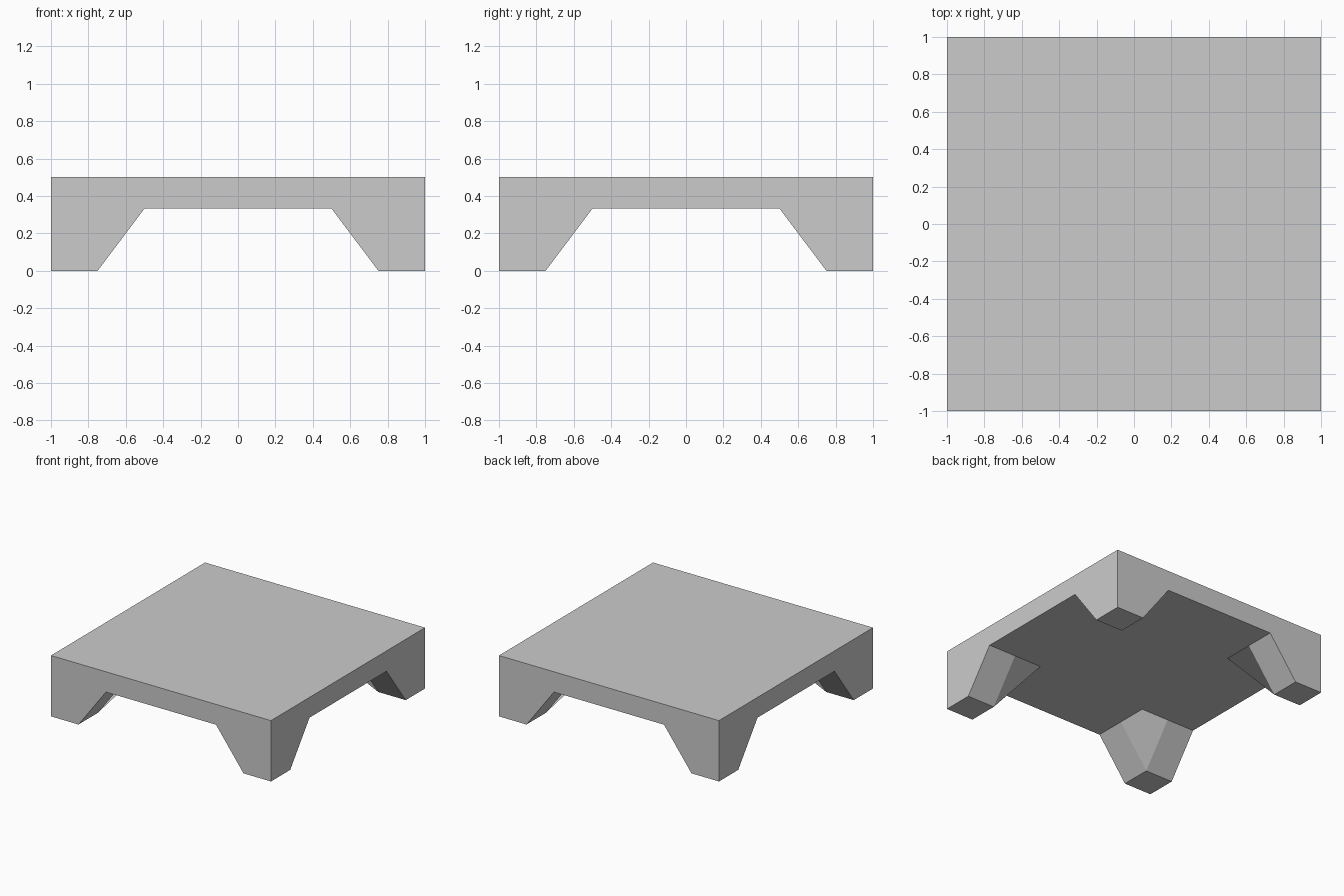
import bpy
import bmesh

if "Cube" in bpy.data.objects:
    bpy.data.objects.remove(bpy.data.objects["Cube"])

TOP, UNDER = 0.5, 0.333       # tabletop thickness
FOOT, KNEE = 0.75, 0.5        # inner edge of the leg at floor and at tabletop


def swap(face):
    """Reflect a face across the diagonal, keeping it outward-facing."""
    return [(y, x, z) for x, y, z in reversed(face)]


# Tabletop: top and L-shaped underside of one quarter
top = [(0, 0, TOP), (1, 0, TOP), (1, 1, TOP), (0, 1, TOP)]
under = [(x, y, UNDER) for x, y in (
    (0, 0), (0, 1), (KNEE, 1), (KNEE, FOOT), (KNEE, KNEE),
    (FOOT, KNEE), (1, KNEE), (1, 0))]

# Outer wall: tabletop edge running flush into the leg
wall = [(1, y, z) for y, z in (
    (0, UNDER), (KNEE, UNDER), (FOOT, 0), (1, 0), (1, TOP), (0, TOP))]

# Tapered leg: foot, sloped side and faceted inner corner
foot = [(FOOT, FOOT, 0), (FOOT, 1, 0), (1, 1, 0), (1, FOOT, 0)]
slope = [(1, KNEE, UNDER), (FOOT, KNEE, UNDER), (FOOT, FOOT, 0), (1, FOOT, 0)]
corner = [(KNEE, KNEE, UNDER), (KNEE, FOOT, UNDER),
          (FOOT, FOOT, 0), (FOOT, KNEE, UNDER)]

bm = bmesh.new()
for face in (top, under, wall, swap(wall), foot, slope, swap(slope), corner):
    bm.faces.new([bm.verts.new(p) for p in face])
bmesh.ops.remove_doubles(bm, verts=bm.verts, dist=1e-4)
mesh = bpy.data.meshes.new("low_table")
bm.to_mesh(mesh)
bm.free()

table = bpy.data.objects.new("low_table", mesh)
bpy.context.collection.objects.link(table)

# Mirror the quarter into the full table
mirror = table.modifiers.new("mirror", "MIRROR")
mirror.use_axis = (True, True, False)
mirror.use_clip = True
